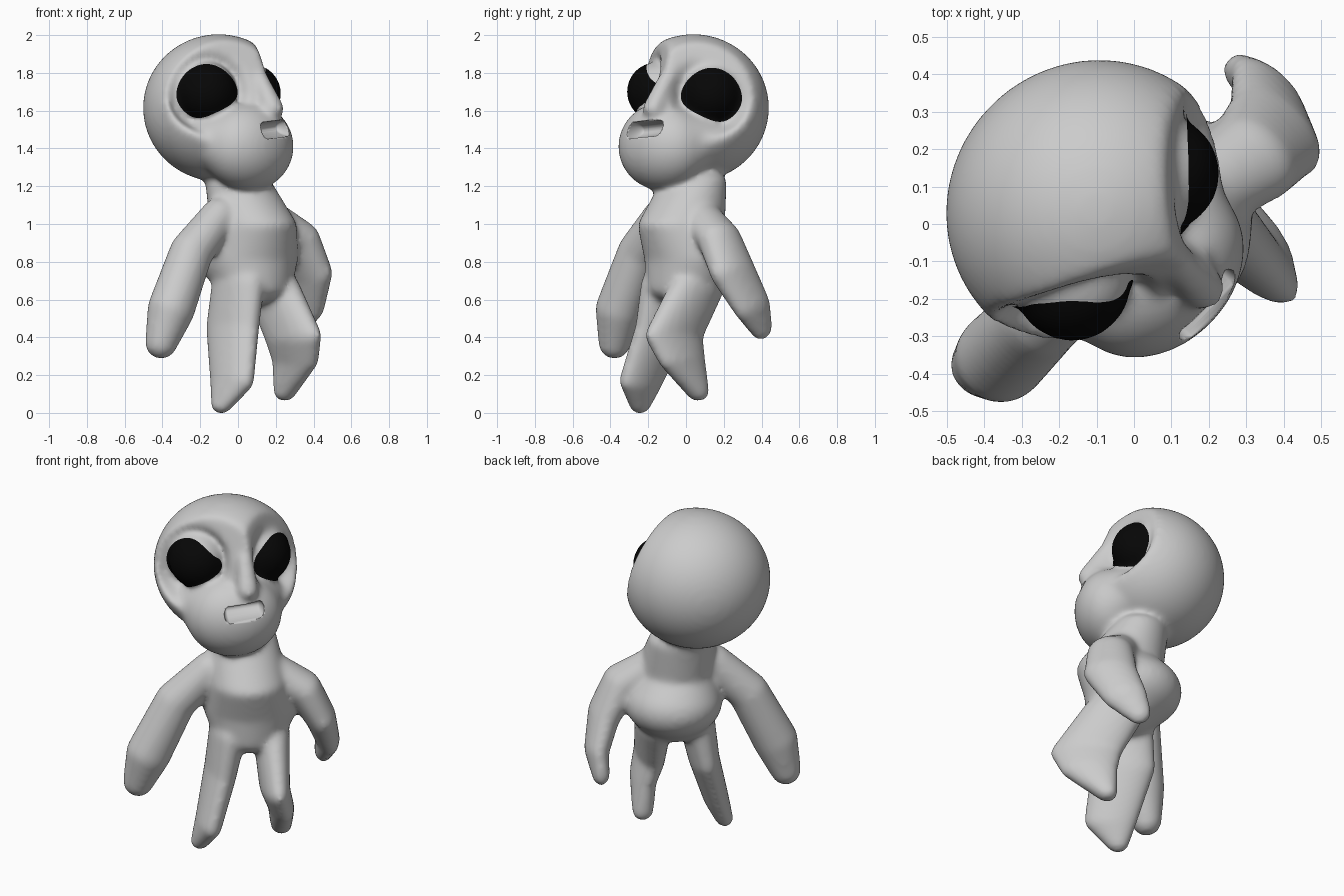
import bpy, bmesh, math
from mathutils import Matrix, Vector

if "Cube" in bpy.data.objects:
    bpy.data.objects.remove(bpy.data.objects["Cube"], do_unlink=True)

# The figure is modelled facing +x, then turned to its final heading
TURN = Matrix.Rotation(math.radians(-45), 4, "Z")
UNTURN = TURN.inverted()


def material(name, rgb, rough):
    m = bpy.data.materials.new(name)
    m.use_nodes = True
    m.diffuse_color = (*rgb, 1)
    bsdf = m.node_tree.nodes["Principled BSDF"]
    bsdf.inputs["Base Color"].default_value = (*rgb, 1)
    bsdf.inputs["Roughness"].default_value = rough
    return m


GREY = material("skin grey", (0.6, 0.6, 0.6), 0.8)
BLACK = material("eye black", (0.002, 0.002, 0.002), 0.8)


def make_object(name, bm, mat, matrix):
    mesh = bpy.data.meshes.new(name)
    bm.to_mesh(mesh)
    bm.free()
    mesh.materials.append(mat)
    mesh.shade_smooth()
    ob = bpy.data.objects.new(name, mesh)
    ob.matrix_world = matrix
    bpy.context.collection.objects.link(ob)
    return ob


def ellipsoid(bm, centre, radii, detail=4):
    mat = Matrix.Translation(centre) @ Matrix.Diagonal((*radii, 1))
    return bmesh.ops.create_icosphere(bm, subdivisions=detail, radius=1, matrix=mat)["verts"]


def chain(bm, parts):
    """Join neighbouring ellipsoids (centre, radii) with convex skins."""
    for a, b in zip(parts, parts[1:]):
        seg = bmesh.new()
        for centre, radii in (a, b):
            ellipsoid(seg, centre, radii)
        hull = bmesh.ops.convex_hull(seg, input=seg.verts[:])
        inner = [g for g in hull["geom_interior"] if isinstance(g, bmesh.types.BMVert)]
        bmesh.ops.delete(seg, geom=inner, context="VERTS")
        tmp = bpy.data.meshes.new("segment")
        seg.to_mesh(tmp)
        seg.free()
        bm.from_mesh(tmp)
        bpy.data.meshes.remove(tmp)


def limb(bm, points):
    chain(bm, [((x, y, z), (r, r, r)) for x, y, z, r in points])


def press(verts, point, normal, weight):
    """Push vertices lying outside a plane back onto it."""
    n = Vector(normal).normalized()
    for v in verts:
        w = TURN @ v.co
        out = (w - Vector(point)).dot(n)
        if out > 0:
            v.co -= UNTURN @ (n * out * weight(w))


bm = bmesh.new()

# Cranium: sloping brow planes, then a deeper socket round each eye
RIGHT_EYE, LEFT_EYE = Vector((-.165, -.15, 1.7)), Vector((.065, .135, 1.69))
skull = ellipsoid(bm, (-.1, -.045, 1.615), (.395, .405, .39), 5)
press(skull, (0, -.14, 1.85), (.28, -1, .3), lambda w: 1)
press(skull, (.125, 0, 1.85), (1, .09, .3), lambda w: 1)


def socket(point, normal, eye, axis):
    def weight(w):
        offset = w - eye
        offset[axis] = 0
        return min(1, max(0, (1.25 - offset.length / .175) * 4))
    press(skull, point, normal, weight)


socket((0, -.08, 1.7), (.4, -1, 0), RIGHT_EYE, 1)
socket((.1, 0, 1.7), (1, -.1, 0), LEFT_EYE, 0)

# Cheeks running into the jaw, and the nose bridge
chain(bm, [((-.02, -.045, 1.45), (.18, .31, .16)),
           ((.124, -.045, 1.41), (.21, .265, .235))])
limb(bm, [(.16, .01, 1.76, .045), (.25, .01, 1.61, .06)])

# Bulging eyeballs under the eye patches
for eyeball in (RIGHT_EYE, LEFT_EYE):
    ellipsoid(bm, UNTURN @ eyeball, (.158, .158, .158))

# Neck, chest, belly and hips
chain(bm, [((-.03, .03, 1.22), (.16, .185, .08)),
           ((.075, .04, .99), (.24, .22, .1)),
           ((0, .07, .83), (.27, .27, .19)),
           ((.08, .05, .67), (.18, .2, .1))])

# Arms
limb(bm, [(.02, -.16, 1.04, .1), (0, -.35, .85, .115), (0, -.5, .55, .125), (-.02, -.555, .37, .085)])
chain(bm, [((.06, .17, 1.03), (.11, .11, .1)),
           ((.1, .35, .92), (.13, .1, .1)),
           ((.09, .445, .74), (.15, .085, .1)),
           ((.01, .5, .57), (.125, .065, .1)),
           ((-.07, .49, .455), (.07, .05, .07))])

# Blade-like legs
chain(bm, [((.07, -.07, .68), (.17, .1, .1)),
           ((.07, -.11, .45), (.18, .085, .1)),
           ((.145, -.19, .17), (.15, .07, .08)),
           ((.11, -.235, .035), (.06, .05, .04))])
chain(bm, [((.09, .17, .66), (.18, .1, .1)),
           ((.25, .16, .41), (.2, .08, .1)),
           ((.23, .2, .28), (.16, .07, .08)),
           ((.13, .22, .11), (.06, .06, .05))])

body = make_object("body", bm, GREY, TURN)
remesh = body.modifiers.new("blend", "REMESH")
remesh.mode = "VOXEL"
remesh.voxel_size = .014
remesh.use_smooth_shade = True
soften = body.modifiers.new("soften", "SMOOTH")
soften.factor = .5
soften.iterations = 20

# Open mouth
bm = bmesh.new()
chain(bm, [((.31, -.1, 1.495), (.1, .03, .045)), ((.31, .07, 1.51), (.1, .03, .045))])
cutter = make_object("mouth_cutter", bm, GREY, TURN)
cutter.hide_render = True
cutter.display_type = "WIRE"
mouth = body.modifiers.new("mouth", "BOOLEAN")
mouth.operation = "DIFFERENCE"
mouth.object = cutter
mouth.solver = "EXACT"

# Eyes: thin rounded patches laid over the face; outline runs from the outer corner
OUTLINE = [(-.17, -.02), (-.12, .1), (0, .155), (.11, .1), (.165, .01),
           (.15, -.06), (.05, -.11), (-.05, -.155), (-.13, -.1)]


def eye(name, centre, normal, flip):
    n = Vector(normal).normalized()
    across = Vector((0, 0, 1)).cross(n).normalized()
    frame = Matrix((across, n.cross(across), n)).transposed().to_4x4()
    bm = bmesh.new()
    pts = [bm.verts.new((x * flip * 1.04, y * 1.04, 0)) for x, y in OUTLINE]
    face = bm.faces.new(pts if flip < 0 else pts[::-1])
    bmesh.ops.poke(bm, faces=[face])
    ob = make_object(name, bm, BLACK, Matrix.Translation(Vector(centre) + n * .5) @ frame)
    sub = ob.modifiers.new("round", "SUBSURF")
    sub.levels = sub.render_levels = 4
    wrap = ob.modifiers.new("lay_on_face", "SHRINKWRAP")
    wrap.target = body
    wrap.wrap_method = "PROJECT"
    wrap.use_project_z = True
    wrap.use_negative_direction = True
    wrap.use_positive_direction = False
    wrap.offset = .006


eye("right_eye", (-.165, -.25, 1.705), (0, -1, 0), 1)
eye("left_eye", (.2, .135, 1.685), (1, 0, 0), -1)
